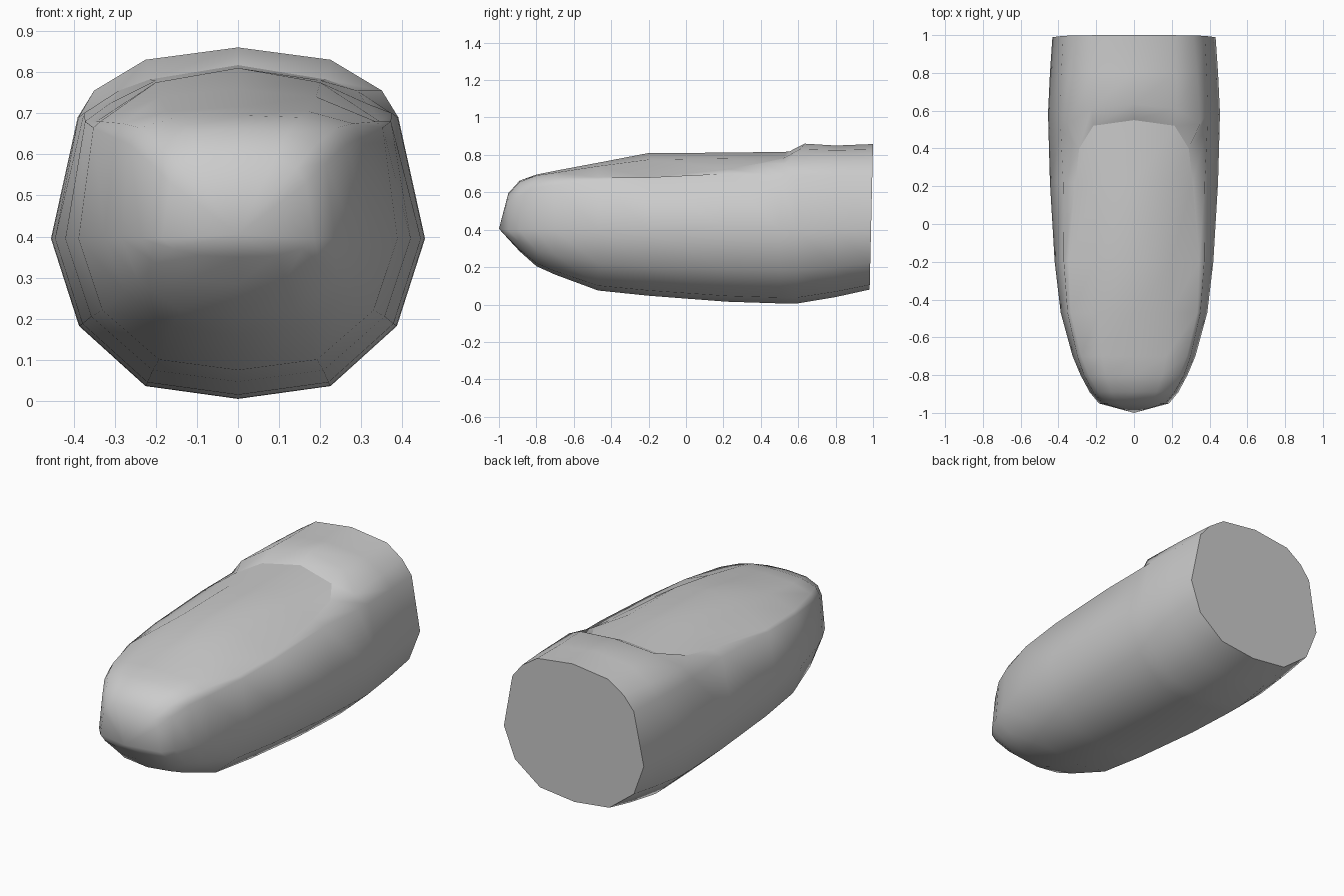
import bpy, bmesh

if "Cube" in bpy.data.objects:
    bpy.data.objects.remove(bpy.data.objects["Cube"])

# Sections back to front: y, half width, bottom z, skin fold (x, z),
# nail edge (x, z), nail middle (x, z), crown z
SECTIONS = [
    (1.00, .432, .08, (.375, .69), (.315, .765), (.22, .83), .858),
    (.80, .445, .04, (.385, .69), (.335, .76), (.225, .825), .85),
    (.59, .455, .005, (.39, .69), (.35, .755), (.225, .83), .86),
    (.50, .453, .006, (.388, .69), (.29, .755), (.215, .782), .817),
    (.22, .445, .015, (.375, .70), (.31, .725), (.20, .78), .812),
    (-.20, .42, .047, (.372, .68), (.345, .68), (.20, .775), .81),
    (-.47, .388, .075, (.352, .665), (.335, .68), (.19, .74), .758),
    (-.70, .325, .16, (.30, .64), (.28, .675), (.17, .705), .715),
    (-.80, .283, .205, (.265, .625), (.24, .665), (.15, .69), .695),
    (-.89, .235, .285, (.215, .58), (.19, .625), (.12, .655), .662),
    (-.95, .185, .35, (.165, .53), (.14, .565), (.09, .59), .595),
]
# Forward/back shift of fold, nail edge, middle and crown: rounds the cuticle
SHIFT = {2: (0, -.06, .02, .045), 3: (0, -.10, .02, .05)}
SIDE_Z = .395


def ring(i):
    y, w, zb, fold, edge, mid, crown = SECTIONS[i]
    sh = SHIFT.get(i, (0, 0, 0, 0))
    h = SIDE_Z - zb
    half = [(0, y, zb), (.495 * w, y, zb + .08 * h),
            (.85 * w, y, zb + .455 * h), (w, y, SIDE_Z)]
    half += [(x, y + s, z) for (x, z), s in
             zip((fold, edge, mid, (0, crown)), sh)]
    if i == 0:  # the cut end leans slightly
        half = [(x, .98 + .02 * z / .86, z) for x, _, z in half]
    return half + [(-x, y, z) for x, y, z in half[-2:0:-1]]


# Finger with inset nail: lofted skin
bm = bmesh.new()
rings = [[bm.verts.new(p) for p in ring(i)] for i in range(len(SECTIONS))]
n = len(rings[0])
for a, b in zip(rings, rings[1:]):
    for k in range(n):
        j = (k + 1) % n
        bm.faces.new((a[k], a[j], b[j], b[k]))

# Fingertip fan and flat cut end
tip = bm.verts.new((0, -1, .405))
for k in range(n):
    bm.faces.new((rings[-1][k], rings[-1][(k + 1) % n], tip))
cap = bm.faces.new(rings[0])
bmesh.ops.recalc_face_normals(bm, faces=bm.faces)
for f in bm.faces:
    f.smooth = f is not cap


def crease(a, b):
    e = bm.edges.get((a, b))
    if e:
        e.smooth = False


# Creases: cut end, cuticle arc, nail sides
for k in range(n):
    crease(rings[0][k], rings[0][(k + 1) % n])
for k in range(5, 9):
    crease(rings[3][k], rings[3][k + 1])
for i in (3, 4):
    for k in (5, 9):
        crease(rings[i][k], rings[i + 1][k])

mesh = bpy.data.meshes.new("finger")
bm.to_mesh(mesh)
bm.free()
bpy.context.collection.objects.link(bpy.data.objects.new("finger", mesh))
